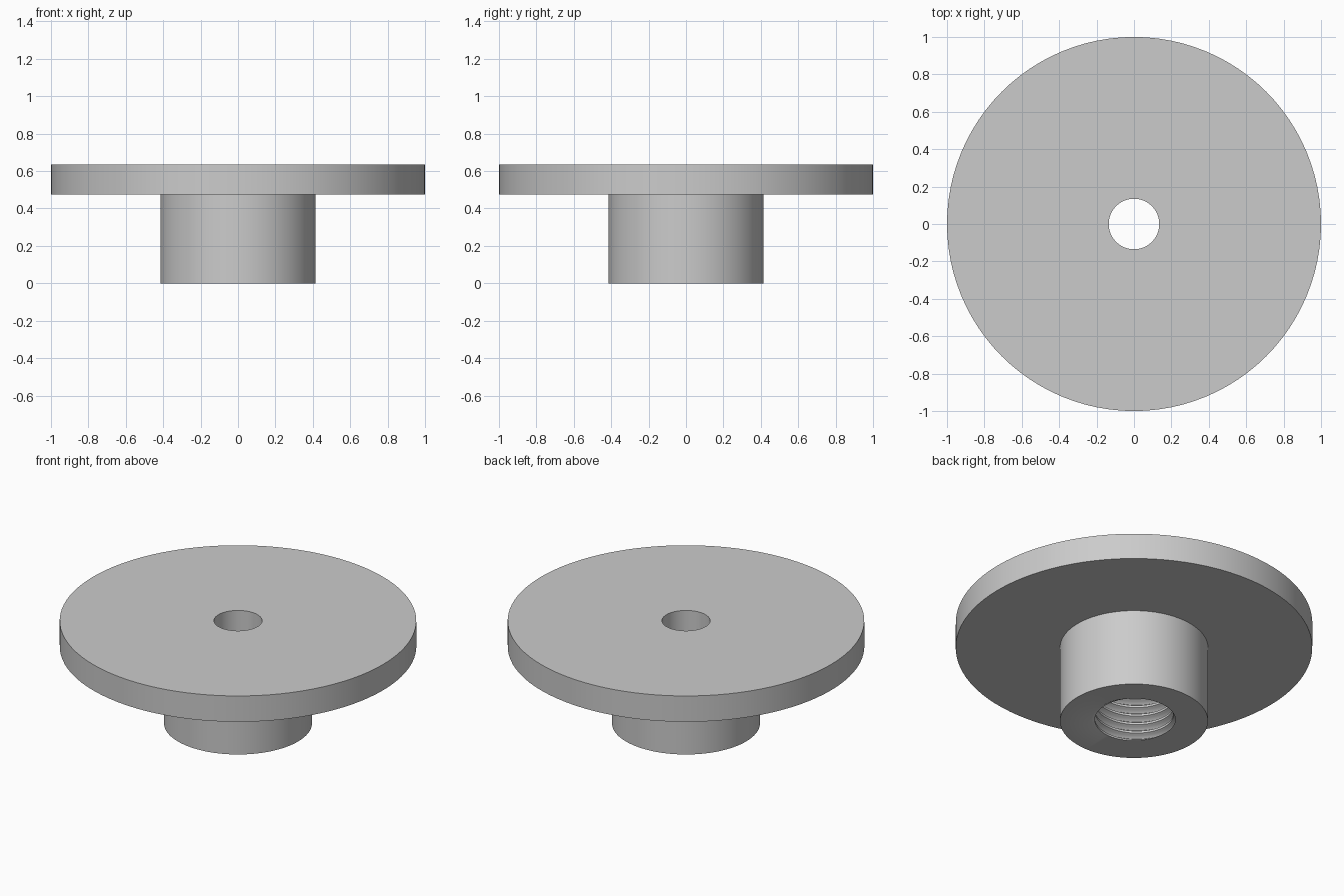
import bpy, bmesh
from math import sin, cos, pi, radians

SEGMENTS = 96
FLANGE_BOTTOM, FLANGE_TOP = 0.475, 0.635
HUB_RADIUS = 0.415
HOLE_RADIUS = 0.135
THREAD_MINOR, THREAD_MAJOR, PITCH = 0.22, 0.252, 0.055
STEPS = 8  # profile rows per thread turn

cube = bpy.data.objects.get("Cube")
if cube:
    bpy.data.objects.remove(cube, do_unlink=True)

grey = bpy.data.materials.new("plain grey")
grey.use_nodes = True
colour = (0.6, 0.6, 0.6, 1)
grey.diffuse_color = colour
grey.node_tree.nodes["Principled BSDF"].inputs["Base Color"].default_value = colour


def point(radius, angle, z):
    return (radius * cos(angle), radius * sin(angle), z)


def finish(bm, name):
    """Weld the mesh, orient it and place it in the scene."""
    bmesh.ops.remove_doubles(bm, verts=bm.verts, dist=1e-5)
    bmesh.ops.recalc_face_normals(bm, faces=bm.faces)
    mesh = bpy.data.meshes.new(name)
    bm.to_mesh(mesh)
    bm.free()
    mesh.materials.append(grey)
    obj = bpy.data.objects.new(name, mesh)
    bpy.context.collection.objects.link(obj)
    bpy.ops.object.select_all(action="DESELECT")
    obj.select_set(True)
    bpy.context.view_layer.objects.active = obj
    bpy.ops.object.shade_smooth_by_angle(angle=radians(30))
    return obj


def skin(bm, rows):
    """Join neighbouring rows of points with quads."""
    rows = [[bm.verts.new(p) for p in row] for row in rows]
    for low, high in zip(rows, rows[1:]):
        for j in range(len(low) - 1):
            bm.faces.new((low[j], low[j + 1], high[j + 1], high[j]))


angles = [2 * pi * j / SEGMENTS for j in range(SEGMENTS + 1)]

# Flange: flat disc with a small through hole
profile = [(HOLE_RADIUS, FLANGE_BOTTOM), (1, FLANGE_BOTTOM), (1, FLANGE_TOP),
           (HOLE_RADIUS, FLANGE_TOP), (HOLE_RADIUS, FLANGE_BOTTOM)]
bm = bmesh.new()
skin(bm, [[point(r, a, z) for a in angles] for r, z in profile])
finish(bm, "flange")


# Hub: round boss with a helical thread cut into its bore
def thread_radius(angle, z):
    phase = (z / PITCH - angle / (2 * pi) + 1 / 8) % 1
    ridge = 2 * min(phase, 1 - phase)       # 0 in the groove, 1 on the crest
    flank = min(max((ridge - 0.125) / 0.625, 0), 1)
    return THREAD_MAJOR + (THREAD_MINOR - THREAD_MAJOR) * flank


def thread_point(row, angle):
    z = PITCH * (row / STEPS + angle / (2 * pi) - 1 / 8)
    z = min(max(z, 0), FLANGE_BOTTOM)
    return point(thread_radius(angle, z), angle, z)


bm = bmesh.new()
skin(bm, [[point(HUB_RADIUS, a, FLANGE_BOTTOM) for a in angles],
          [point(HUB_RADIUS, a, 0) for a in angles],
          [point(thread_radius(a, 0), a, 0) for a in angles]])
last_row = int(FLANGE_BOTTOM / PITCH + 2) * STEPS
skin(bm, [[thread_point(k, a) for a in angles]
          for k in range(-STEPS, last_row + 1)])
finish(bm, "threaded_hub")
